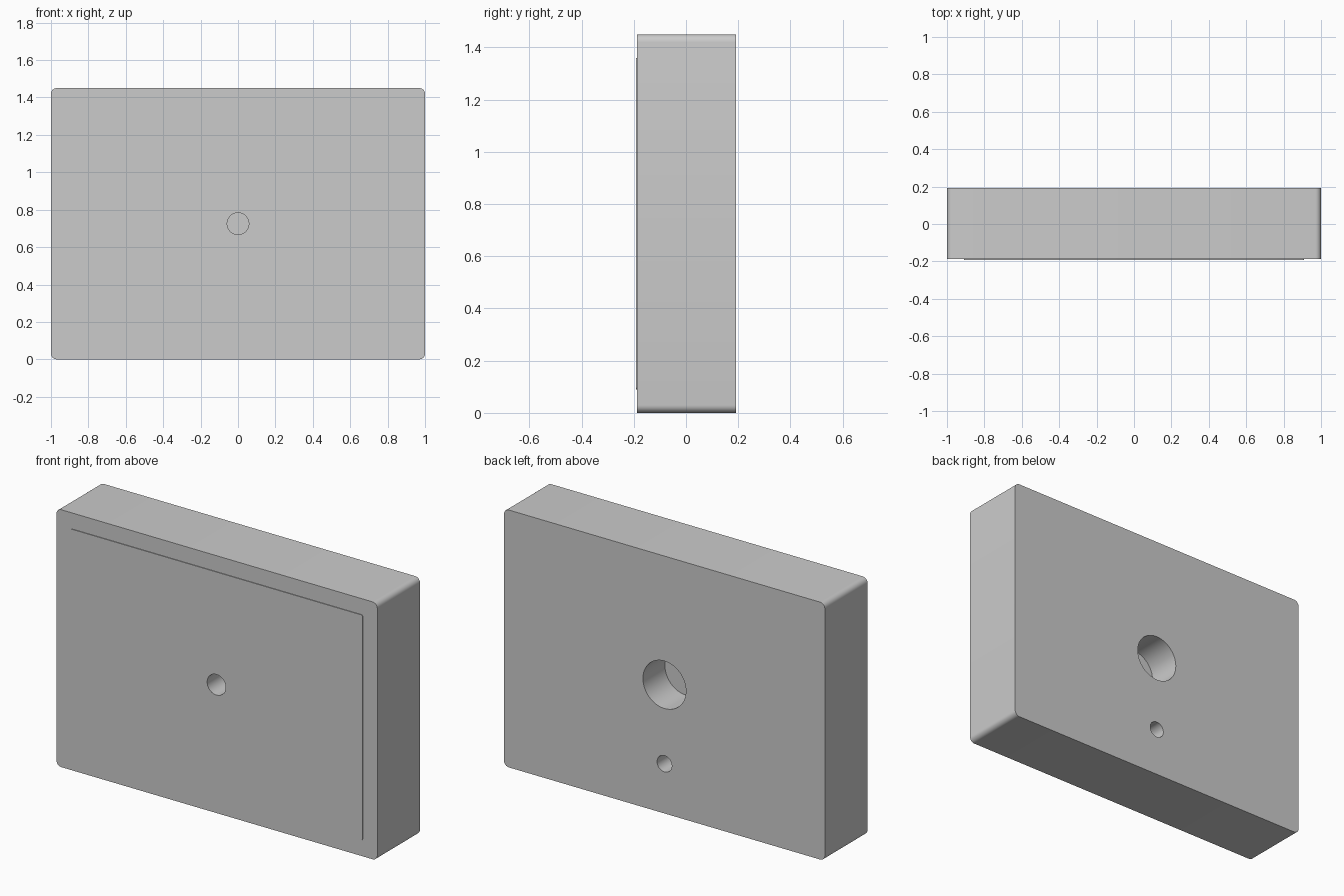
import bpy, bmesh, math
from mathutils import Matrix

if "Cube" in bpy.data.objects:
    bpy.data.objects.remove(bpy.data.objects["Cube"])

W, H = 2.0, 1.45
FRONT, BACK = -0.188, 0.192
CZ = H / 2


def rounded_slab(name, width, height, y0, y1, radius, steps=6):
    """Rectangle with rounded corners in the xz plane, extruded along y."""
    bm = bmesh.new()
    verts = []
    for i, (sx, sz) in enumerate([(1, 1), (-1, 1), (-1, -1), (1, -1)]):
        for k in range(steps + 1):
            a = math.pi / 2 * (i + k / steps)
            verts.append(bm.verts.new((
                sx * (width / 2 - radius) + radius * math.cos(a), y0,
                CZ + sz * (height / 2 - radius) + radius * math.sin(a))))
    face = bm.faces.new(verts)
    ext = bmesh.ops.extrude_face_region(bm, geom=[face])
    moved = [v for v in ext["geom"] if isinstance(v, bmesh.types.BMVert)]
    bmesh.ops.translate(bm, verts=moved, vec=(0, y1 - y0, 0))
    return finish(name, bm)


def bore_cutter(name, radius, z, y0, y1):
    """Cylinder along y used to drill a hole."""
    bm = bmesh.new()
    bmesh.ops.create_cone(
        bm, cap_ends=True, segments=48, radius1=radius, radius2=radius,
        depth=y1 - y0,
        matrix=Matrix.Translation((0, (y0 + y1) / 2, z))
        @ Matrix.Rotation(math.pi / 2, 4, 'X'))
    ob = finish(name, bm)
    ob.hide_render = True
    return ob


def finish(name, bm):
    bmesh.ops.recalc_face_normals(bm, faces=bm.faces[:])
    me = bpy.data.meshes.new(name)
    bm.to_mesh(me)
    bm.free()
    ob = bpy.data.objects.new(name, me)
    bpy.context.collection.objects.link(ob)
    return ob


def drill(ob, cutters):
    bpy.ops.object.select_all(action='DESELECT')
    bpy.context.view_layer.objects.active = ob
    ob.select_set(True)
    for c in cutters:
        mod = ob.modifiers.new(c.name, 'BOOLEAN')
        mod.operation, mod.solver, mod.object = 'DIFFERENCE', 'EXACT', c
        bpy.ops.object.modifier_apply(modifier=mod.name)
    bpy.ops.object.shade_smooth_by_angle(angle=math.radians(30))


# Casing and the thin panel on its front
casing = rounded_slab("casing", W, H, FRONT, BACK, 0.03)
panel = rounded_slab("front_panel", 1.82, 1.27, FRONT - 0.004, FRONT + 0.01, 0.01)

# Blind holes: one in front, a large and a small one at the back
front_bore = bore_cutter("front_bore", 0.058, CZ, FRONT - 0.1, -0.03)
back_bore = bore_cutter("back_bore", 0.134, CZ, -0.003, BACK + 0.1)
small_bore = bore_cutter("small_bore", 0.046, 0.28, -0.003, BACK + 0.1)

drill(casing, [front_bore, back_bore, small_bore])
drill(panel, [front_bore])

# Remove the cutters once the holes are cut
for c in (front_bore, back_bore, small_bore):
    bpy.data.objects.remove(c, do_unlink=True)
